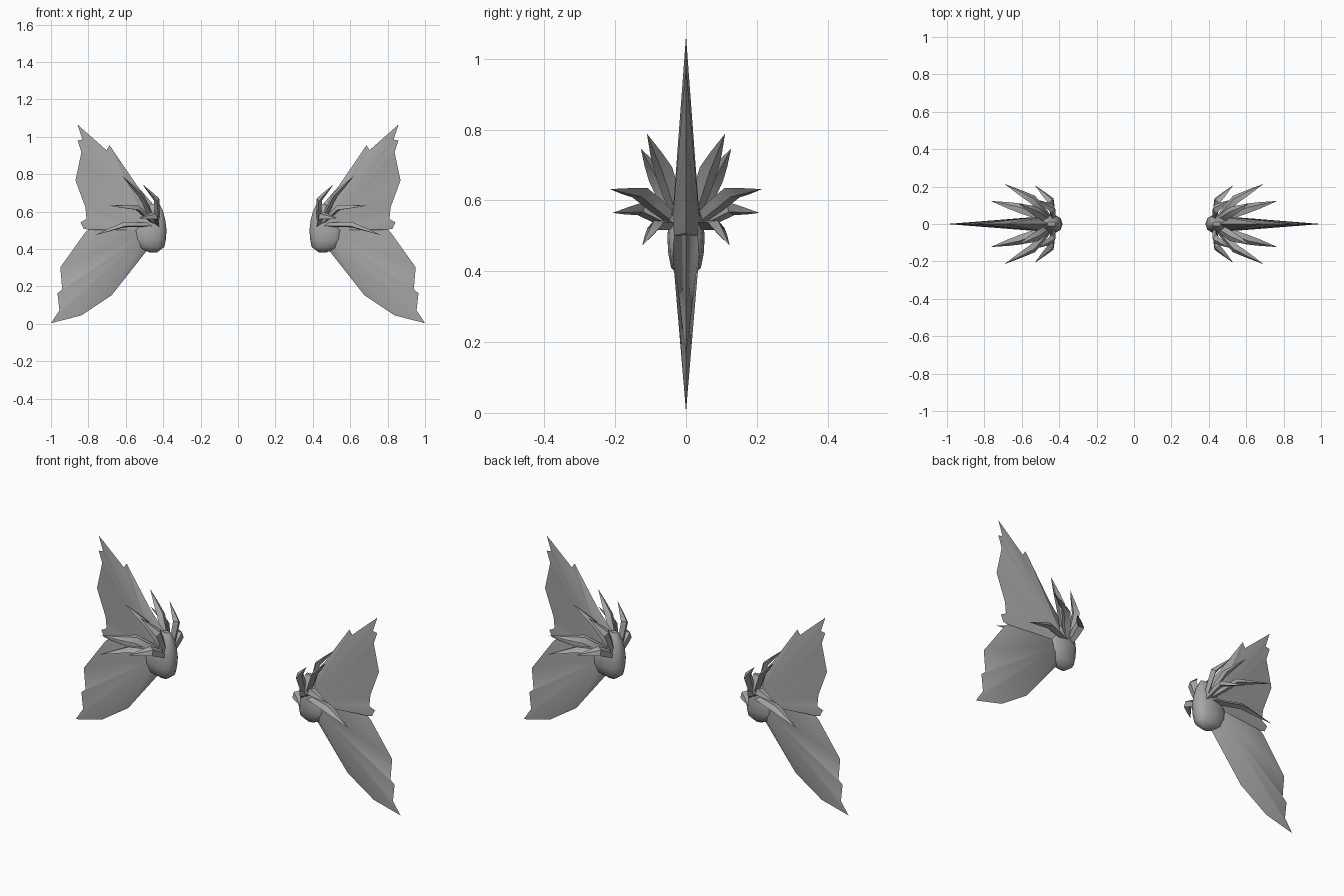
import bpy, bmesh, math
from mathutils import Vector

cube = bpy.data.objects.get("Cube")
if cube:
    bpy.data.objects.remove(cube, do_unlink=True)

grey = bpy.data.materials.new("mid_grey")
grey.use_nodes = True
COLOR = (0.38, 0.38, 0.38, 1)
grey.diffuse_color = COLOR
grey.node_tree.nodes["Principled BSDF"].inputs["Base Color"].default_value = COLOR


def finish(bm, name, angle, mirror_y=False):
    """Turn a bmesh into a shaded object mirrored to the other side."""
    bmesh.ops.recalc_face_normals(bm, faces=bm.faces)
    mesh = bpy.data.meshes.new(name)
    bm.to_mesh(mesh)
    bm.free()
    obj = bpy.data.objects.new(name, mesh)
    bpy.context.collection.objects.link(obj)
    mesh.materials.append(grey)
    bpy.ops.object.select_all(action='DESELECT')
    obj.select_set(True)
    bpy.context.view_layer.objects.active = obj
    bpy.ops.object.shade_smooth_by_angle(angle=math.radians(angle))
    mod = obj.modifiers.new("mirror", 'MIRROR')
    mod.use_axis = (True, mirror_y, False)
    mod.use_mirror_merge = False
    return obj


def loft(bm, rings):
    """Join rings of points with quads and cap both ends."""
    rows = [[bm.verts.new(p) for p in ring] for ring in rings]
    n = len(rows[0])
    for a, b in zip(rows, rows[1:]):
        for i in range(n):
            j = (i + 1) % n
            bm.faces.new((a[i], a[j], b[j], b[i]))
    bm.faces.new(rows[0])
    bm.faces.new(rows[-1])


# Wing: ragged outline in x, z, swelling to a thick root on both faces
outline = [(.858, 1.065), (.832, .985), (.858, .98), (.837, .917), (.869, .767),
           (.816, .623), (.81, .56), (.842, .543), (.826, .508), (.80, .503),
           (.82, .484), (.95, .302), (.94, .185), (.965, .163), (.955, .072),
           (1.0, .003), (.837, .045), (.676, .152), (.49, .388), (.42, .42),
           (.40, .50), (.42, .60), (.537, .735), (.687, .955), (.703, .928)]
bm = bmesh.new()
rim = [bm.verts.new((x, 0, z)) for x, z in outline]
for side in (1, -1):
    root = bm.verts.new((.47, .042 * side, .50))
    for a, b in zip(rim, rim[1:] + rim[:1]):
        bm.faces.new((root, a, b))
finish(bm, "wing", 30)

# Rounded root bulb: height, inner x, outer x, half depth
levels = [(.382, .432, .475, .014), (.41, .394, .54, .042), (.45, .386, .56, .050),
          (.50, .382, .56, .053), (.55, .388, .53, .046), (.60, .40, .50, .034),
          (.64, .42, .47, .012)]
bm = bmesh.new()
rings = []
for z, x0, x1, d in levels:
    ring = []
    for k in range(12):
        a = math.tau * k / 12
        c, s = math.cos(a), math.sin(a)
        px = math.copysign(abs(c) ** .8, c)
        py = math.copysign(abs(s) ** .8, s)
        ring.append(((x0 + x1) / 2 + px * (x1 - x0) / 2, py * d, z))
    rings.append(ring)
loft(bm, rings)
finish(bm, "root_bulb", 50)

# Bent blade spikes around the root: base, middle and tip
spikes = {
    "upper_outer_spike": ((.45, .02, .55), (.52, .065, .69), (.618, .11, .788)),
    "upper_inner_spike": ((.43, .03, .55), (.435, .08, .665), (.51, .127, .745)),
    "middle_outer_spike": ((.45, .03, .54), (.54, .13, .622), (.692, .214, .632)),
    "middle_inner_spike": ((.43, .03, .53), (.445, .125, .578), (.53, .207, .565)),
    "lower_spike": ((.46, .03, .53), (.61, .085, .53), (.765, .123, .474)),
}
for name, pts in spikes.items():
    p0, p1, p2 = map(Vector, pts)
    length = (p2 - p0).normalized()
    thin = length.cross((p1 - p0).cross(p2 - p1)).normalized()
    wide = length.cross(thin)
    bm = bmesh.new()
    rings = []
    stations = ((p0, .7), (p0.lerp(p1, .55), .95), (p1, 1.0),
                (p1.lerp(p2, .45), .62), (p2, .01))
    for p, r in stations:
        rings.append([p + wide * .027 * r, p + thin * .015 * r,
                      p - wide * .027 * r, p - thin * .015 * r])
    loft(bm, rings)
    finish(bm, name, 35, mirror_y=True)
